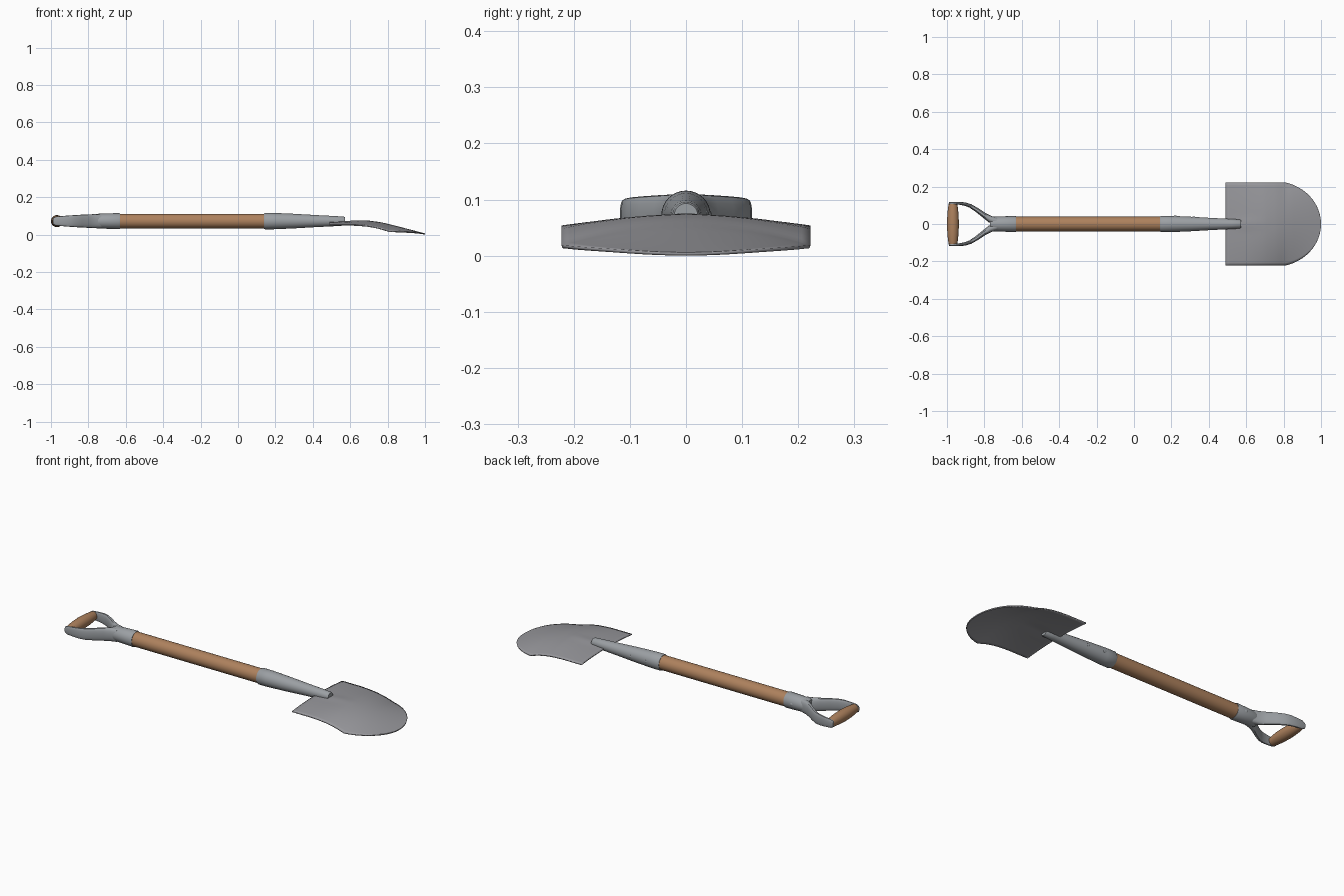
import bpy, bmesh, math
from mathutils import Vector

if "Cube" in bpy.data.objects:
    bpy.data.objects.remove(bpy.data.objects["Cube"])

ZC = 0.072  # height of the shaft axis


def material(name, rgb):
    m = bpy.data.materials.new(name)
    m.diffuse_color = (*rgb, 1)
    m.use_nodes = True
    m.node_tree.nodes["Principled BSDF"].inputs["Base Color"].default_value = m.diffuse_color
    return m


wood = material("wood", (0.42, 0.22, 0.11))
steel = material("socket_steel", (0.33, 0.35, 0.37))
blade_steel = material("blade_steel", (0.31, 0.31, 0.33))


def finish(name, bm, mat, angle=35):
    bmesh.ops.remove_doubles(bm, verts=bm.verts, dist=1e-5)
    bmesh.ops.recalc_face_normals(bm, faces=bm.faces)
    me = bpy.data.meshes.new(name)
    bm.to_mesh(me)
    bm.free()
    ob = bpy.data.objects.new(name, me)
    bpy.context.collection.objects.link(ob)
    me.materials.append(mat)
    me.shade_smooth()
    me.set_sharp_from_angle(angle=math.radians(angle))
    return ob


def skin(bm, rings):
    """Bridge closed rings of points and cap both ends."""
    vs = [[bm.verts.new(p) for p in r] for r in rings]
    n = len(vs[0])
    for a, b in zip(vs, vs[1:]):
        for i in range(n):
            j = (i + 1) % n
            bm.faces.new((a[i], a[j], b[j], b[i]))
    bm.faces.new(vs[0])
    bm.faces.new(vs[-1])


def lathe(name, profile, mat, axis="X", origin=(0, 0, ZC), n=32):
    """Turn (position, radius) pairs around the x or y axis."""
    rings = []
    for t, r in profile:
        ring = []
        for i in range(n):
            a = 2 * math.pi * i / n
            c, s = r * math.cos(a), r * math.sin(a)
            p = (t, c, s) if axis == "X" else (c, t, s)
            ring.append(Vector(p) + Vector(origin))
        rings.append(ring)
    bm = bmesh.new()
    skin(bm, rings)
    return finish(name, bm, mat)


def lerp(table, x):
    """Smoothly read a value from (x, value) pairs."""
    for (x0, v0), (x1, v1) in zip(table, table[1:]):
        if x <= x1:
            t = max(0, (x - x0) / (x1 - x0))
            return v0 + (v1 - v0) * t
    return table[-1][1]


# Wooden shaft and the two metal sockets
lathe("shaft", [(-0.66, 0.039), (0.18, 0.039)], wood)
lathe("blade_socket", [(0.14, 0.041), (0.145, 0.044), (0.2, 0.0435), (0.3, 0.039),
                       (0.42, 0.032), (0.52, 0.027), (0.565, 0.024), (0.572, 0.021)], steel)
lathe("handle_collar", [(-0.77, 0.034), (-0.755, 0.039), (-0.7, 0.041),
                        (-0.635, 0.043), (-0.63, 0.041)], steel)

# Barrel-shaped grip across the end
lathe("grip", [(-0.112, 0.022), (-0.09, 0.026), (-0.05, 0.030), (0, 0.032),
               (0.05, 0.030), (0.09, 0.026), (0.112, 0.022)], wood,
      axis="Y", origin=(-0.968, 0, ZC))

# Forked handle arms: x, y, half thickness, half height
path = [(-0.735, 0.014, 0.022, 0.036), (-0.77, 0.026, 0.018, 0.037),
        (-0.80, 0.046, 0.014, 0.036), (-0.84, 0.075, 0.012, 0.034),
        (-0.875, 0.097, 0.010, 0.032), (-0.905, 0.107, 0.009, 0.030),
        (-0.94, 0.111, 0.007, 0.027), (-0.975, 0.111, 0.007, 0.024),
        (-0.99, 0.110, 0.006, 0.016)]
rings = []
for i, (x, y, th, h) in enumerate(path):
    a, b = path[max(i - 1, 0)], path[min(i + 1, len(path) - 1)]
    d = Vector((b[0] - a[0], b[1] - a[1], 0)).normalized()
    side = Vector((-d.y, d.x, 0))
    ring = []
    for k in range(20):
        t = 2 * math.pi * k / 20
        c, s = math.cos(t), math.sin(t)
        c = math.copysign(abs(c) ** 0.7, c)
        ring.append(Vector((x, y, ZC)) + side * th * c + Vector((0, 0, h * s)))
    rings.append(ring)
bm = bmesh.new()
skin(bm, rings)
arms = finish("handle_arms", bm, steel)
mod = arms.modifiers.new("mirror", "MIRROR")
mod.use_axis = (False, True, False)
mod.use_clip = False
mod.use_mirror_merge = False

# Blade: arched sheet with a rounded tip and a short centre ridge
crown = [(0.49, 0.066), (0.58, 0.069), (0.65, 0.073), (0.70, 0.074), (0.76, 0.067),
         (0.84, 0.048), (0.92, 0.027), (1.0, 0.006)]
drop = [(0.49, 0.012), (0.6, 0.016), (0.7, 0.027), (0.81, 0.036), (0.92, 0.022), (1.0, 0.01)]
xs = [0.49 + 0.32 * i / 16 for i in range(17)]
a0 = math.asin(0.06 / 0.25)
xs += [0.75 + 0.25 * math.sin(a0 + (math.pi / 2 - a0) * i / 20) for i in range(1, 21)]
bm = bmesh.new()
rows = []
N = 28
for x in xs:
    w = 0.222 if x <= 0.811 else 0.2287 * math.sqrt(max(0, 1 - ((x - 0.75) / 0.25) ** 2))
    row = []
    for j in range(N + 1):
        y = w * (2 * j / N - 1)
        z = lerp(crown, x) - lerp(drop, x) * (y / 0.222) ** 2
        z += 0.004 * math.exp(-(y / 0.03) ** 2) * max(0, 1 - abs(x - 0.6) / 0.13)
        row.append(bm.verts.new((x, y, z)))
    rows.append(row)
for r, q in zip(rows, rows[1:]):
    for j in range(N):
        bm.faces.new((r[j], q[j], q[j + 1], r[j + 1]))
blade = finish("blade", bm, blade_steel, 40)
if blade.data.polygons[0].normal.z < 0:
    blade.data.flip_normals()
mod = blade.modifiers.new("thickness", "SOLIDIFY")
mod.thickness = 0.006
mod.offset = -1

# Rivets on the back side of the sockets
for i, (x, r) in enumerate([(0.22, 0.042), (0.32, 0.037), (-0.68, 0.041)]):
    lathe(f"rivet_{i + 1}", [(r - 0.008, 0.008), (r + 0.001, 0.008), (r + 0.003, 0.005)],
          steel, axis="Y", origin=(x, 0, ZC), n=12)
